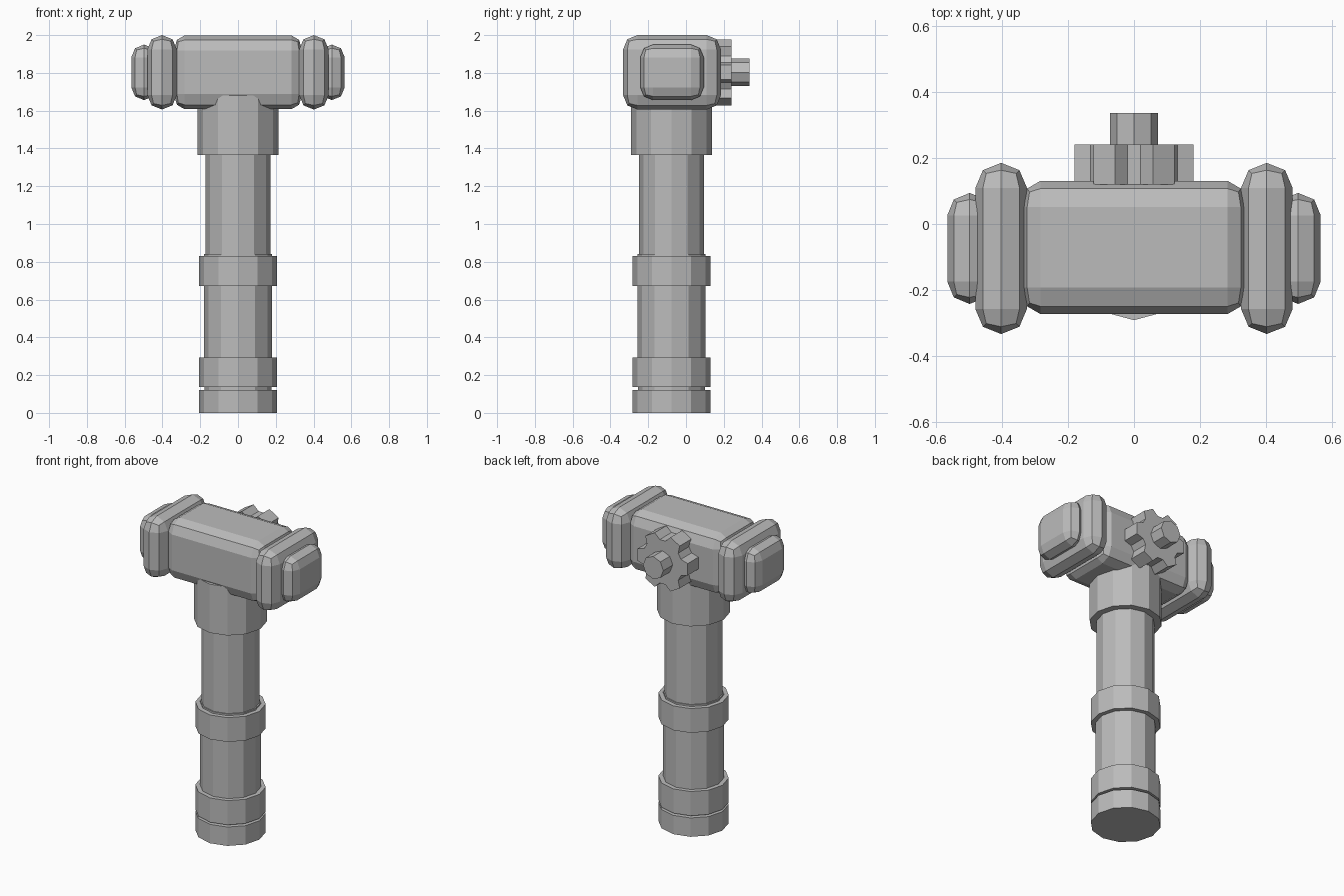
import bpy, bmesh
from math import sin, cos, pi, radians
from mathutils import Matrix

cube = bpy.data.objects.get("Cube")
if cube:
    bpy.data.objects.remove(cube, do_unlink=True)

grey = bpy.data.materials.new("grey metal")
grey.use_nodes = True
colour = (0.5, 0.5, 0.5, 1)
grey.diffuse_color = colour
grey.node_tree.nodes["Principled BSDF"].inputs["Base Color"].default_value = colour

AXIS_Y = -0.077   # centre line of the handle
HEAD_Z = 1.803    # centre height of the head


def finish(bm, name):
    bmesh.ops.recalc_face_normals(bm, faces=bm.faces)
    mesh = bpy.data.meshes.new(name)
    bm.to_mesh(mesh)
    bm.free()
    mesh.materials.append(grey)
    obj = bpy.data.objects.new(name, mesh)
    bpy.context.collection.objects.link(obj)


def prism(name, outline, matrix, height):
    """Extrude a flat outline along local z."""
    bm = bmesh.new()
    face = bm.faces.new([bm.verts.new((x, y, 0)) for x, y in outline])
    top = bmesh.ops.extrude_face_region(bm, geom=[face])["geom"]
    verts = [v for v in top if isinstance(v, bmesh.types.BMVert)]
    bmesh.ops.translate(bm, verts=verts, vec=(0, 0, height))
    bm.transform(matrix)
    finish(bm, name)


def ring(radius, sides):
    return [(radius * cos(2 * pi * i / sides), radius * sin(2 * pi * i / sides))
            for i in range(sides)]


def rounded_box(name, centre, size, bevel):
    """Box with two-step rounded edges, with its own bevel width per axis."""
    bm = bmesh.new()
    bmesh.ops.create_cube(bm, size=1)
    bm.transform(Matrix.Diagonal([s / b for s, b in zip(size, bevel)] + [1]))
    bmesh.ops.bevel(bm, geom=bm.edges[:], offset=0.995, segments=2,
                    profile=0.5, affect='EDGES')
    bmesh.ops.remove_doubles(bm, verts=bm.verts, dist=0.02)
    bm.transform(Matrix.Translation(centre) @ Matrix.Diagonal(list(bevel) + [1]))
    finish(bm, name)


# Handle: stacked twelve-sided sections
for name, radius, low, high in [
        ("handle_end_cap", 0.207, 0, 0.122),
        ("handle_groove", 0.178, 0.122, 0.136),
        ("handle_lower_band", 0.207, 0.136, 0.293),
        ("handle_lower_grip", 0.179, 0.293, 0.84),
        ("handle_middle_band", 0.207, 0.673, 0.83),
        ("handle_upper_grip", 0.172, 0.84, 1.365),
        ("handle_collar", 0.214, 1.365, 1.68)]:
    prism(name, ring(radius, 12), Matrix.Translation((0, AXIS_Y, low)), high - low)

# Head with a guard and an end cap on each side
rounded_box("head_body", (0, -0.071, HEAD_Z), (0.68, 0.403, 0.39), (0.057, 0.08, 0.08))
for side, sign in (("left", 1), ("right", -1)):
    rounded_box(side + "_guard", (sign * 0.402, -0.074, HEAD_Z),
                (0.156, 0.518, 0.394), (0.078, 0.076, 0.076))
    rounded_box(side + "_end_cap", (sign * 0.497, -0.074, HEAD_Z),
                (0.136, 0.336, 0.294), (0.068, 0.068, 0.068))

# Six-lobed knob and its octagonal hub on the back
lobes = []
for i in range(6):
    for angle, radius in ((-12, 0.184), (12, 0.184), (22, 0.142), (38, 0.142)):
        a = radians(60 * i + angle)
        lobes.append((radius * cos(a), radius * sin(a)))


def facing_back(y):
    return Matrix.Translation((0, y, HEAD_Z)) @ Matrix.Rotation(-pi / 2, 4, 'X')


prism("knob_wheel", lobes, facing_back(0.12), 0.12)
prism("knob_hub", ring(0.073, 8), facing_back(0.2), 0.136)
